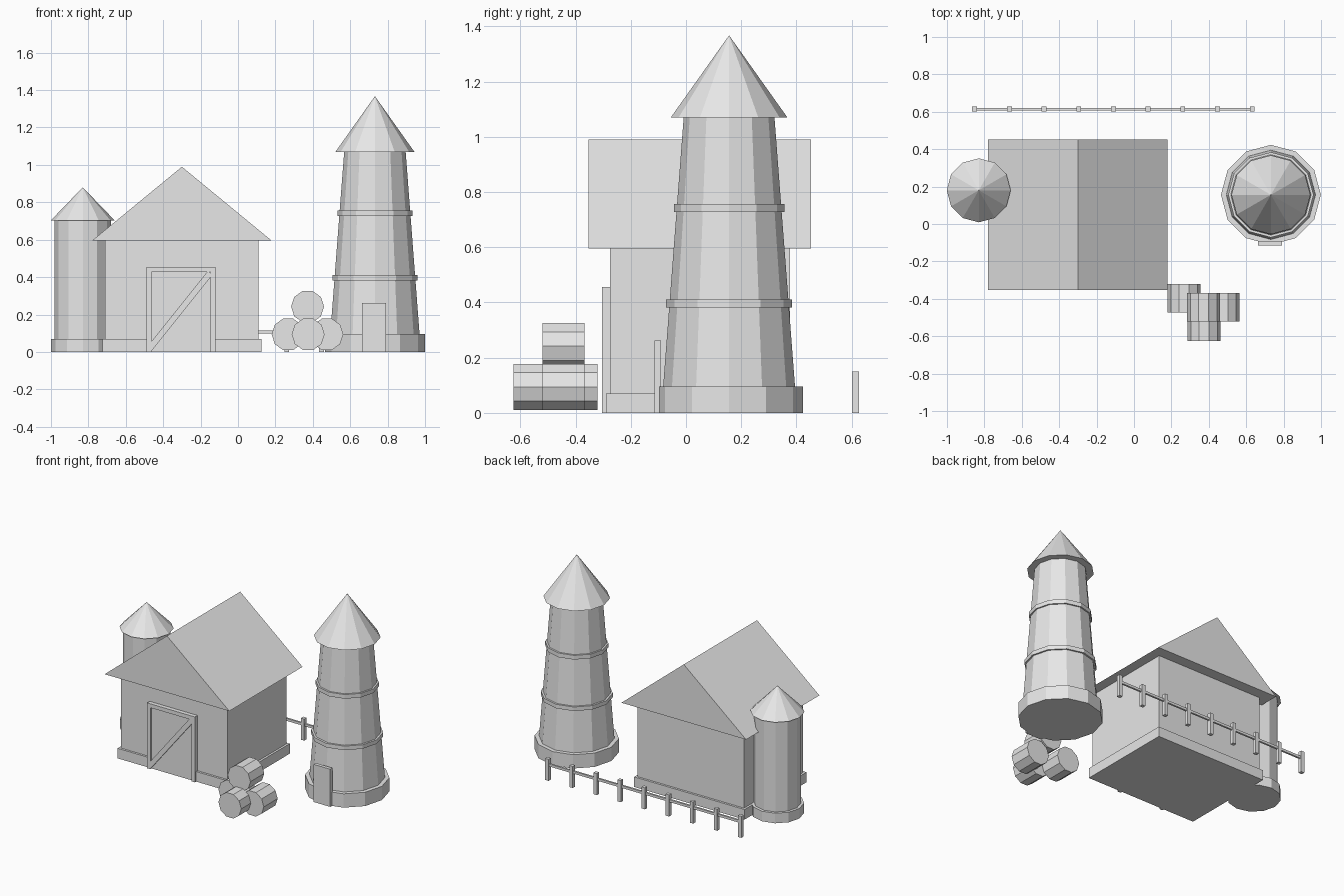
import bpy
import math
from mathutils import Matrix, Vector

cube = bpy.data.objects.get("Cube")
if cube:
    bpy.data.objects.remove(cube)

grey = bpy.data.materials.new("plain_grey")
grey.use_nodes = True
grey.diffuse_color = (0.8, 0.8, 0.8, 1)
grey.node_tree.nodes["Principled BSDF"].inputs["Base Color"].default_value = (0.8, 0.8, 0.8, 1)


def add_mesh(name, verts, faces):
    mesh = bpy.data.meshes.new(name)
    mesh.from_pydata(verts, [], faces)
    mesh.materials.append(grey)
    obj = bpy.data.objects.new(name, mesh)
    bpy.context.collection.objects.link(obj)
    return obj


def extrude(name, profile, depth, matrix):
    """Extrude a counter-clockwise XY outline along local Z."""
    n = len(profile)
    verts = [matrix @ Vector((x, y, z)) for z in (0, depth) for x, y in profile]
    faces = [tuple(range(n))[::-1], tuple(range(n, 2 * n))]
    faces += [(i, (i + 1) % n, n + (i + 1) % n, n + i) for i in range(n)]
    return add_mesh(name, verts, faces)


def box(name, x, y, z):
    outline = [(x[0], y[0]), (x[1], y[0]), (x[1], y[1]), (x[0], y[1])]
    return extrude(name, outline, z[1] - z[0], Matrix.Translation((0, 0, z[0])))


def ring(radius, sides):
    steps = [math.tau * i / sides for i in range(sides)]
    return [(radius * math.cos(a), radius * math.sin(a)) for a in steps]


def drum(name, centre, z, r_low, r_high, sides=12):
    """Upright faceted drum; a zero top radius makes a cone."""
    cx, cy = centre
    verts = [(cx + x, cy + y, z[0]) for x, y in ring(r_low, sides)]
    faces = [tuple(range(sides))[::-1]]
    if r_high:
        verts += [(cx + x, cy + y, z[1]) for x, y in ring(r_high, sides)]
        faces.append(tuple(range(sides, 2 * sides)))
    else:
        verts.append((cx, cy, z[1]))
    for i in range(sides):
        j = (i + 1) % sides
        faces.append((i, j, sides + j, sides + i) if r_high else (i, j, sides))
    return add_mesh(name, verts, faces)


# Maps outline (x, y) to world (x, z), with depth running towards the front
UPRIGHT = Matrix.Rotation(math.pi / 2, 4, "X")

# Barn: walls, plinth and solid gable roof
box("barn_walls", (-0.71, 0.11), (-0.275, 0.376), (0, 0.6))
box("barn_plinth", (-0.725, 0.125), (-0.29, 0.391), (0, 0.07))
extrude("barn_roof", [(-0.78, 0.595), (0.18, 0.595), (-0.30, 0.99)], 0.806,
        Matrix.Translation((0, 0.453, 0)) @ UPRIGHT)

# Barn door: panel, frame and diagonal brace
box("barn_door_panel", (-0.465, -0.145), (-0.29, -0.27), (0, 0.43))
frame_y = (-0.304, -0.274)
for side, x in (("left", -0.133), ("right", -0.475)):
    box("barn_door_post_" + side, (x - 0.013, x + 0.013), frame_y, (0, 0.43))
box("barn_door_lintel", (-0.488, -0.12), frame_y, (0.428, 0.455))
angle = math.atan2(0.40, 0.32)
length, half = 0.262, 0.016
extrude("barn_door_brace", [(-length, -half), (length, -half), (length, half), (-length, half)], 0.02,
        Matrix.Translation((-0.312, -0.28, 0.218)) @ UPRIGHT @ Matrix.Rotation(angle, 4, "Z"))

# Small silo beside the barn
silo = (-0.83, 0.18)
drum("silo_base", silo, (0, 0.07), 0.169, 0.169)
drum("silo_body", silo, (0, 0.705), 0.15, 0.15)
drum("silo_roof", silo, (0.703, 0.88), 0.171, 0)

# Tall tapered tower with bands and a pointed roof
tower = (0.732, 0.156)
drum("tower_base", tower, (0, 0.096), 0.267, 0.267)
drum("tower_body", tower, (0, 1.075), 0.246, 0.164)
drum("tower_lower_band", tower, (0.382, 0.41), 0.228, 0.228)
drum("tower_upper_band", tower, (0.727, 0.756), 0.2, 0.2)
drum("tower_roof", tower, (1.07, 1.367), 0.211, 0)
box("tower_door", (0.663, 0.79), (-0.114, -0.09), (0, 0.262))

# Stack of round bales lying front to back
for i, spot in enumerate([(0.268, -0.32, 0.094), (0.475, -0.368, 0.094),
                          (0.375, -0.473, 0.094), (0.372, -0.368, 0.242)]):
    extrude(f"bale_{i + 1}", ring(0.088, 10), 0.152, Matrix.Translation(spot) @ UPRIGHT)

# Back fence: evenly spaced posts and one rail
for i in range(9):
    x = -0.852 + i * 0.1855
    box(f"fence_post_{i + 1}", (x - 0.013, x + 0.013), (0.602, 0.627), (0, 0.15))
box("fence_rail", (-0.852, 0.632), (0.608, 0.621), (0.098, 0.115))
